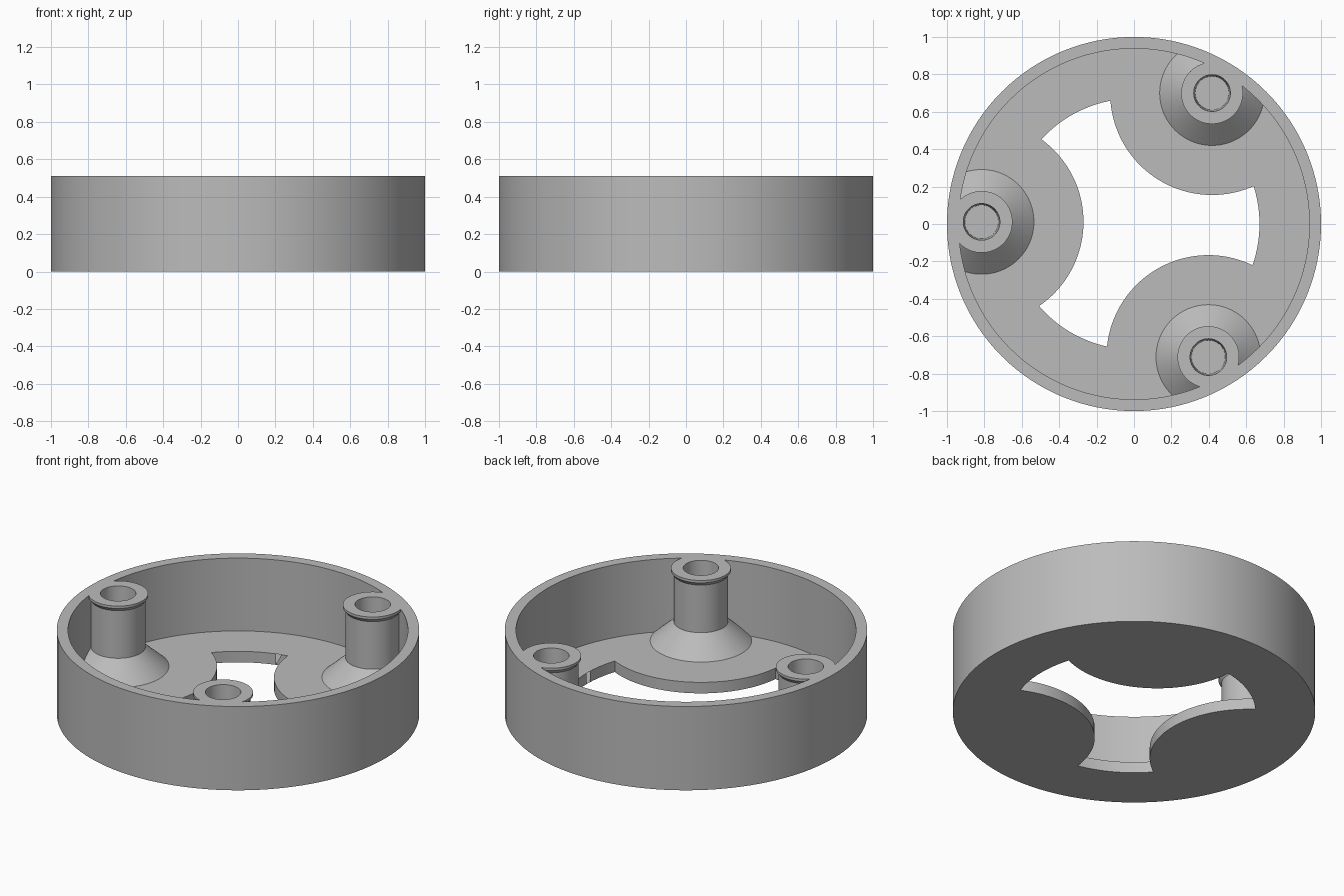
import bpy, bmesh, math
from mathutils import Vector

cube = bpy.data.objects.get("Cube")
if cube:
    bpy.data.objects.remove(cube, do_unlink=True)

HEIGHT = 0.51
FLOOR = 0.067
INNER = 0.938
POST_ANGLES = [math.radians(-60.8 + 120 * i) for i in range(3)]
POSTS = [Vector((0.815 * math.cos(a), 0.815 * math.sin(a), 0)) for a in POST_ANGLES]

grey = bpy.data.materials.new("plain grey")
grey.use_nodes = True
grey.diffuse_color = (0.5, 0.5, 0.5, 1)
grey.node_tree.nodes["Principled BSDF"].inputs["Base Color"].default_value = (0.5, 0.5, 0.5, 1)


def lathe(name, profile, centre=(0, 0, 0), steps=128):
    """Spin a profile of (radius, z) points that starts and ends on the axis."""
    bm = bmesh.new()
    verts = [bm.verts.new((r, 0, z)) for r, z in profile]
    edges = [bm.edges.new(pair) for pair in zip(verts, verts[1:])]
    bmesh.ops.spin(bm, geom=verts + edges, cent=(0, 0, 0), axis=(0, 0, 1),
                   angle=math.tau, steps=steps, use_duplicate=False)
    bmesh.ops.remove_doubles(bm, verts=bm.verts, dist=1e-5)
    bmesh.ops.recalc_face_normals(bm, faces=bm.faces)
    mesh = bpy.data.meshes.new(name)
    bm.to_mesh(mesh)
    bm.free()
    mesh.materials.append(grey)
    obj = bpy.data.objects.new(name, mesh)
    obj.location = centre
    bpy.context.collection.objects.link(obj)
    return obj


def drum(name, radius, low, high, centre=(0, 0, 0)):
    return lathe(name, [(0, low), (radius, low), (radius, high), (0, high)], centre)


def combine(target, tool, operation):
    """Apply a boolean and discard the tool."""
    bpy.context.view_layer.objects.active = target
    mod = target.modifiers.new("combine", "BOOLEAN")
    mod.operation = operation
    mod.solver = "EXACT"
    mod.object = tool
    bpy.ops.object.modifier_apply(modifier=mod.name)
    bpy.data.objects.remove(tool, do_unlink=True)


# Round tray: outer wall, rim and floor
tray = lathe("round_housing", [(0, 0), (1, 0), (1, HEIGHT), (INNER, HEIGHT),
                               (INNER, FLOOR), (0, FLOOR)])

# Floor opening: a disc with a round lobe left standing around each post
opening = drum("opening_cutter", 0.671, -0.1, 0.2)
for p in POSTS:
    combine(opening, drum("lobe", 0.545, -0.2, 0.3, p), "DIFFERENCE")
combine(tray, opening, "DIFFERENCE")

# Screw posts: flared foot, column, lipped top and tapered blind bore
for p in POSTS:
    post = lathe("screw_post", [
        (0, 0.03), (0.28, 0.03), (0.28, FLOOR), (0.15, 0.185), (0.15, 0.475),
        (0.165, 0.495), (0.165, HEIGHT), (0.098, HEIGHT), (0.09, 0.25), (0, 0.25)],
        p, 96)
    combine(post, drum("wall_limit", 0.97, -0.1, 0.7), "INTERSECT")
    combine(tray, post, "UNION")

# Smooth round walls, crisp edges
bpy.ops.object.select_all(action="DESELECT")
tray.select_set(True)
bpy.context.view_layer.objects.active = tray
bpy.ops.object.shade_smooth_by_angle(angle=math.radians(25))
